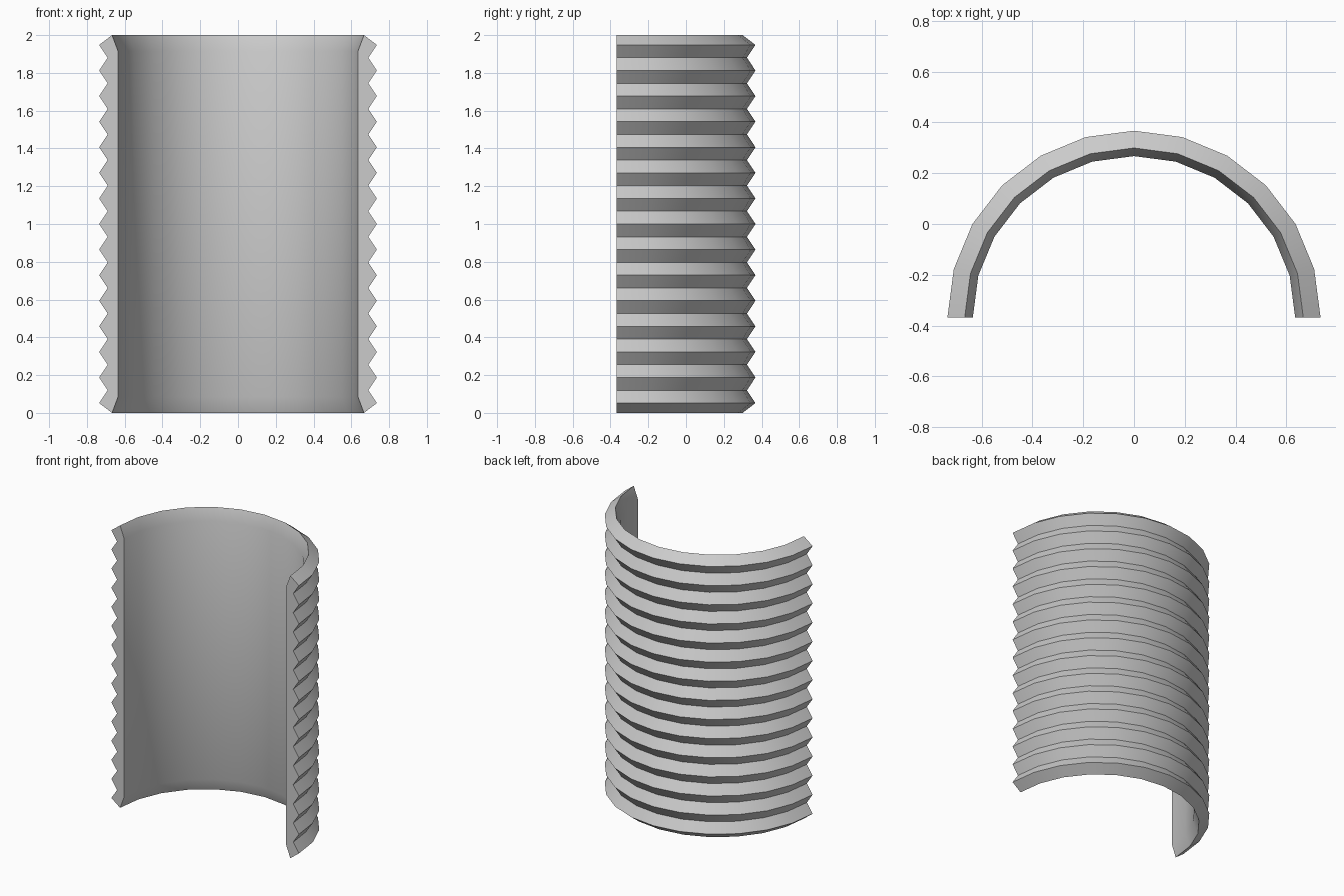
import bpy, bmesh, math

if "Cube" in bpy.data.objects:
    bpy.data.objects.remove(bpy.data.objects["Cube"])

R, SEGS, RIDGES = 0.735, 12, 15
CY = -R / 2
Z0, Z1 = 0.052, 1.948
PITCH = (Z1 - Z0) / (RIDGES - 1)

# Wall cross-section (radius, height): ridged outside, plain inside with flared lips
profile = [(0.667, 0.0)]
for i in range(RIDGES):
    profile.append((R, Z0 + i * PITCH))
    if i < RIDGES - 1:
        profile.append((0.69, Z0 + (i + 0.5) * PITCH))
profile += [(0.667, 2.0), (0.635, 1.915), (0.635, 0.085)]

# Sweep the section through a half turn
bm = bmesh.new()
rings = []
for s in range(SEGS + 1):
    a = math.pi * s / SEGS
    rings.append([bm.verts.new((r * math.cos(a), CY + r * math.sin(a), z)) for r, z in profile])
n = len(profile)
for a, b in zip(rings, rings[1:]):
    for i in range(n):
        j = (i + 1) % n
        bm.faces.new((a[i], b[i], b[j], a[j]))

# Flat cut ends
bm.faces.new(rings[0])
bm.faces.new(rings[-1][::-1])
bmesh.ops.recalc_face_normals(bm, faces=bm.faces[:])

mesh = bpy.data.meshes.new("ridged_half_pipe")
bm.to_mesh(mesh)
bm.free()
pipe = bpy.data.objects.new("ridged_half_pipe", mesh)
bpy.context.collection.objects.link(pipe)
bpy.context.view_layer.objects.active = pipe
pipe.select_set(True)
bpy.ops.object.shade_smooth_by_angle(angle=math.radians(30))
